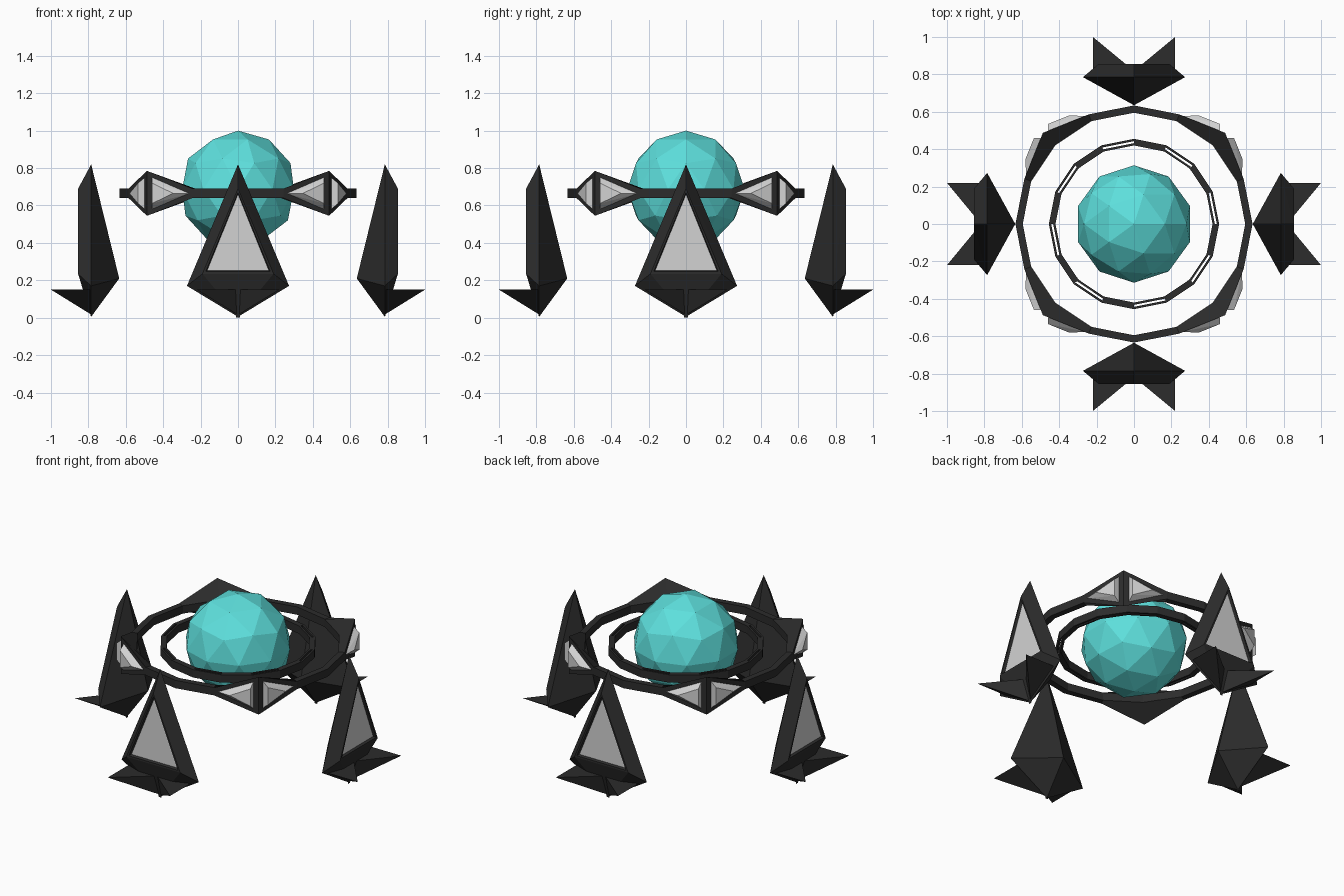
import bpy, bmesh, math
from mathutils import Vector, Matrix

cube = bpy.data.objects.get("Cube")
if cube:
    bpy.data.objects.remove(cube, do_unlink=True)


def material(name, rgb):
    m = bpy.data.materials.new(name)
    m.use_nodes = True
    m.diffuse_color = (*rgb, 1)
    bsdf = m.node_tree.nodes["Principled BSDF"]
    bsdf.inputs["Base Color"].default_value = (*rgb, 1)
    bsdf.inputs["Roughness"].default_value = 0.6
    return m


DARK = material("charcoal", (0.025, 0.025, 0.025))
LIGHT = material("light_grey", (0.65, 0.65, 0.65))
TEAL = material("turquoise", (0.11, 0.74, 0.72))

Z = 0.665        # ring height
HALF = 0.025     # half the ring thickness


def finish(name, bm, mats, turn=0.0):
    bmesh.ops.transform(bm, matrix=Matrix.Rotation(turn, 4, 'Z'), verts=bm.verts)
    bmesh.ops.recalc_face_normals(bm, faces=bm.faces)
    me = bpy.data.meshes.new(name)
    bm.to_mesh(me)
    bm.free()
    for m in mats:
        me.materials.append(m)
    ob = bpy.data.objects.new(name, me)
    bpy.context.collection.objects.link(ob)
    return ob


def hull(bm, points):
    verts = [bm.verts.new(p) for p in points]
    bmesh.ops.convex_hull(bm, input=verts)


def polar(r, a, z):
    return Vector((r * math.cos(a), r * math.sin(a), z))


# Faceted core
bm = bmesh.new()
bmesh.ops.create_icosphere(bm, subdivisions=2, radius=0.314,
                           matrix=Matrix.Translation((0, 0, 0.686)))
finish("core", bm, [TEAL])

# Inner ring: solid segments alternate with slotted ones
STEP = math.tau / 16
bm = bmesh.new()
for i in range(16):
    a, b = i * STEP, (i + 1) * STEP
    walls = [(0.42, 0.432), (0.443, 0.455)] if i % 2 == 0 else [(0.42, 0.455)]
    for r0, r1 in walls:
        hull(bm, [polar(r, t, Z + s * HALF)
                  for r in (r0, r1) for t in (a, b) for s in (-1, 1)])
finish("inner_ring", bm, [DARK])

# Outer ring: the rim swells into a point on each diagonal
bm = bmesh.new()
rows = []
for i in range(16):
    swell = i % 4 == 2
    r, h = (0.689, 0.12) if swell else (0.634, HALF)
    a = i * STEP
    rows.append([bm.verts.new(p) for p in (
        polar(r, a, Z - h), polar(r, a, Z + h),
        polar(0.595, a, Z + HALF), polar(0.595, a, Z - HALF))])
for i in range(16):
    p, q = rows[i], rows[(i + 1) % 16]
    for j in range(4):
        k = (j + 1) % 4
        bm.faces.new((p[j], q[j], q[k], p[k]))
finish("outer_ring", bm, [DARK])

# Raised triangular panels on both sides of each ring point
for corner in range(4):
    for side in (-1, 1):
        mid = math.pi / 4
        start = polar(0.689, mid, Z)
        along = (polar(0.634, mid + side * STEP, Z) - start).normalized()
        out = Vector((along.y, -along.x, 0)) * side
        up = Vector((0, 0, 1))
        shape = [(0.03, 0.088, -0.004), (0.03, -0.088, -0.004), (0.25, 0, -0.004),
                 (0.042, 0.055, 0.034), (0.042, -0.055, 0.034), (0.165, 0, 0.034)]
        bm = bmesh.new()
        hull(bm, [start + along * u + up * v + out * w for u, v, w in shape])
        finish(f"ring_panel_{corner + 1}_{'a' if side < 0 else 'b'}", bm,
               [LIGHT], corner * math.pi / 2)

# Legs, each built facing the front and then turned into place
for n, name in enumerate(("front", "left", "back", "right")):
    turn = n * math.pi / 2
    bm = bmesh.new()
    hull(bm, [(0, -0.785, 0.82), (0, -0.635, 0.21), (0, -0.785, 0.005),
              (-0.273, -0.785, 0.17), (0.273, -0.785, 0.17),
              (0, -0.855, 0.69), (-0.19, -0.855, 0.235), (0.19, -0.855, 0.235)])
    bmesh.ops.recalc_face_normals(bm, faces=bm.faces)
    # Framed, sunken panel on the outer face
    face = min(bm.faces, key=lambda f: f.calc_center_median().y)
    bmesh.ops.inset_individual(bm, faces=[face], thickness=0.02)
    bmesh.ops.inset_individual(bm, faces=[face], thickness=0.01, depth=-0.015)
    face.material_index = 1
    finish(name + "_leg", bm, [DARK, LIGHT], turn)

    # Pair of splayed toes
    bm = bmesh.new()
    for s in (-1, 1):
        hull(bm, [(s * 0.22, -1.0, 0.15), (s * 0.22, -0.785, 0.15),
                  (s * 0.008, -0.825, 0.15), (s * 0.008, -0.78, 0.15),
                  (s * 0.008, -0.79, 0.02)])
    finish(name + "_toes", bm, [DARK], turn)
    # Small keel between the toes
    bm = bmesh.new()
    hull(bm, [(x, y, z) for x in (-0.01, 0.01)
              for y, z in ((-0.78, 0.16), (-0.82, 0.16), (-0.785, 0.0))])
    finish(name + "_foot_keel", bm, [DARK], turn)
